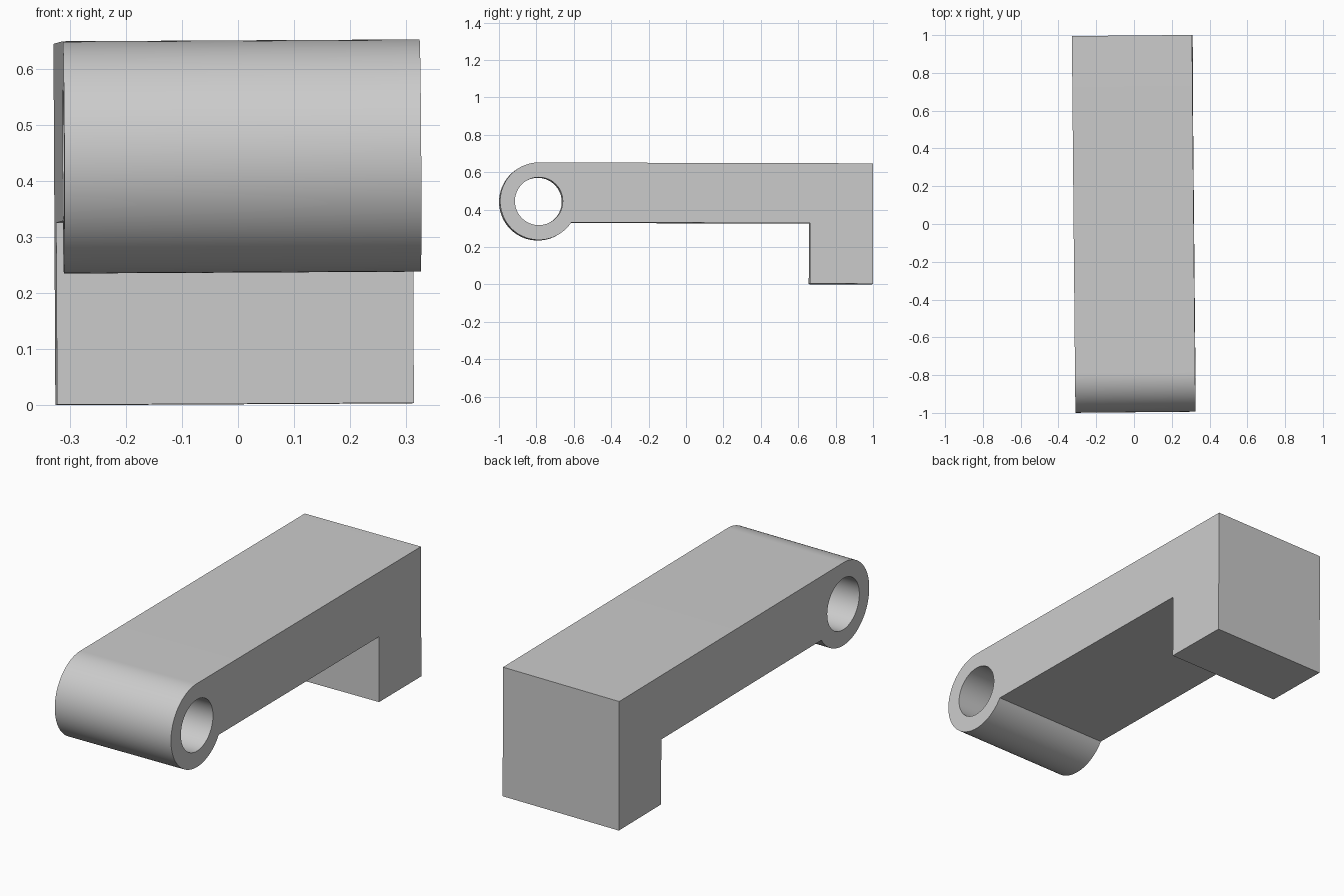
import bpy
import bmesh
from math import asin, cos, pi, radians, sin
from mathutils import Euler, Vector

cube = bpy.data.objects.get("Cube")
if cube:
    bpy.data.objects.remove(cube, do_unlink=True)

WIDTH = 0.636
PIVOT_Y, PIVOT_Z = -0.79, 0.44
OUTER, BORE = 0.207, 0.128
TOP, UNDERSIDE, BACK, FOOT = PIVOT_Z + OUTER, 0.327, 0.997, 0.66
FLOOR = 0.003


def arc(radius, start, end, steps):
    """Points around the pivot, as (y, z)."""
    angles = [start + (end - start) * i / steps for i in range(steps + 1)]
    return [(PIVOT_Y + radius * cos(a), PIVOT_Z + radius * sin(a)) for a in angles]


def material(name, grey):
    mat = bpy.data.materials.new(name)
    mat.use_nodes = True
    colour = (grey, grey, grey, 1)
    mat.diffuse_color = colour
    mat.node_tree.nodes["Principled BSDF"].inputs["Base Color"].default_value = colour
    return mat


# Side profile: rounded hinge end, straight arm and square foot, with a bore
meet = 2 * pi + asin((UNDERSIDE - PIVOT_Z) / OUTER)
outline = arc(OUTER, pi / 2, meet, 64) + [
    (FOOT, UNDERSIDE), (FOOT, FLOOR), (BACK, FLOOR), (BACK, TOP)]
bore = arc(BORE, 0, 2 * pi, 72)[:-1]

bm = bmesh.new()
edges = []
for loop in (outline, bore):
    verts = [bm.verts.new((-WIDTH / 2, y, z)) for y, z in loop]
    edges += [bm.edges.new((v, verts[i - 1])) for i, v in enumerate(verts)]
bmesh.ops.triangle_fill(bm, edges=edges, use_beauty=True)

# Extrude the profile across the width
grown = bmesh.ops.extrude_face_region(bm, geom=bm.faces[:], use_keep_orig=True)
moved = [g for g in grown["geom"] if isinstance(g, bmesh.types.BMVert)]
bmesh.ops.translate(bm, verts=moved, vec=(WIDTH, 0, 0))
bmesh.ops.recalc_face_normals(bm, faces=bm.faces[:])

# Slight tilt of the whole piece about its middle
middle = Vector((0, 0, TOP / 2))
tilt = Euler((radians(-0.15), radians(-0.3), radians(0.53))).to_matrix()
bmesh.ops.rotate(bm, verts=bm.verts[:], cent=middle, matrix=tilt)
lowest = min(v.co.z for v in bm.verts)
bmesh.ops.translate(bm, verts=bm.verts[:], vec=(0, 0, -lowest))

mesh = bpy.data.meshes.new("hinged_arm")
bm.to_mesh(mesh)
bm.free()
mesh.materials.append(material("light grey", 0.6))
arm = bpy.data.objects.new("hinged_arm", mesh)
bpy.context.collection.objects.link(arm)

# Smooth the round surfaces and keep the edges sharp
bpy.context.view_layer.objects.active = arm
arm.select_set(True)
bpy.ops.object.shade_smooth_by_angle(angle=radians(30))
